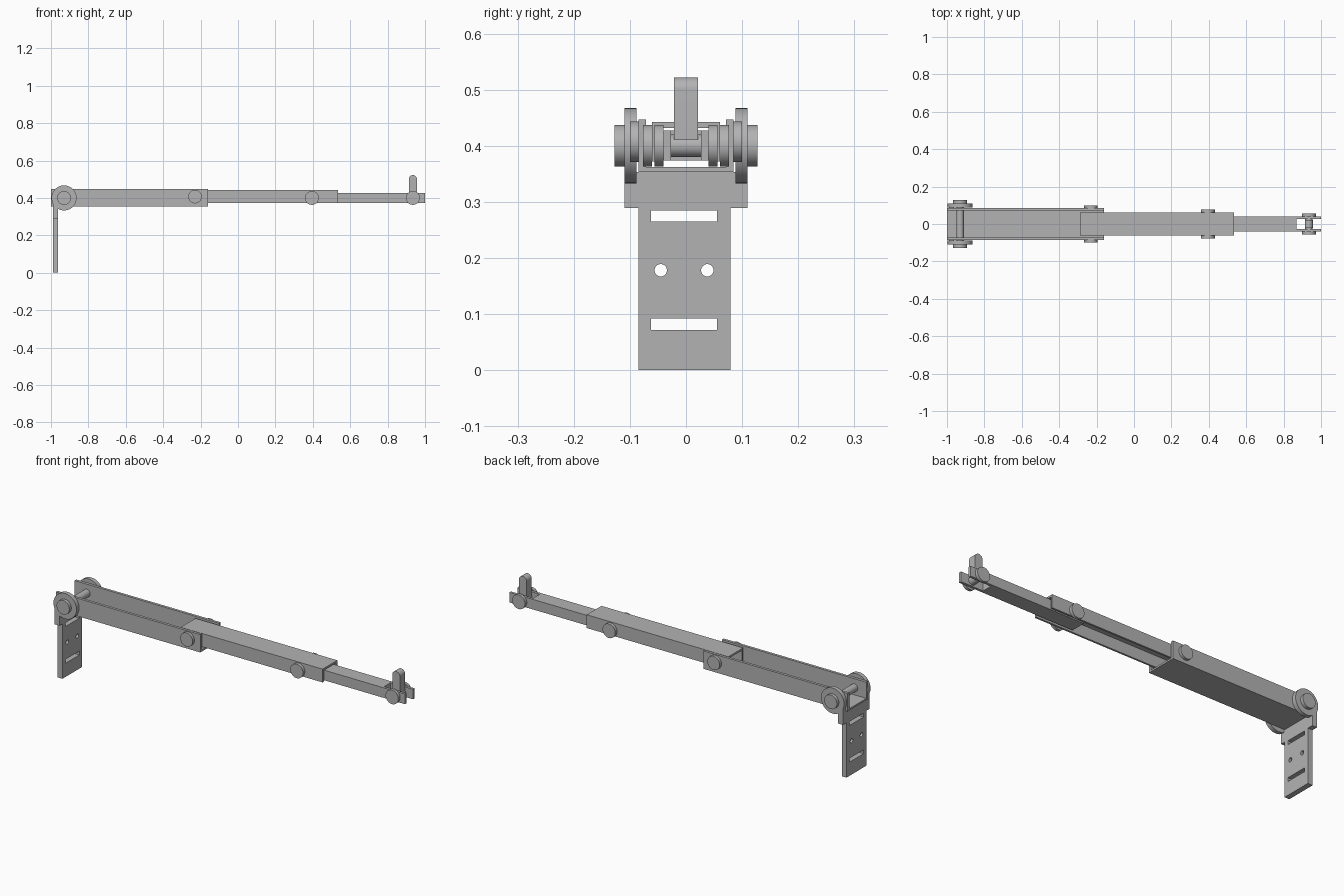
import bpy, bmesh, math
from mathutils import Matrix

if "Cube" in bpy.data.objects:
    bpy.data.objects.remove(bpy.data.objects["Cube"], do_unlink=True)

grey = bpy.data.materials.new("plain grey")
grey.use_nodes = True
grey.diffuse_color = (0.45, 0.45, 0.45, 1)
grey.node_tree.nodes["Principled BSDF"].inputs["Base Color"].default_value = grey.diffuse_color


def finish(name, bm, smooth=False):
    bmesh.ops.recalc_face_normals(bm, faces=bm.faces)
    mesh = bpy.data.meshes.new(name)
    bm.to_mesh(mesh)
    bm.free()
    mesh.materials.append(grey)
    ob = bpy.data.objects.new(name, mesh)
    bpy.context.collection.objects.link(ob)
    if smooth:
        bpy.ops.object.select_all(action='DESELECT')
        ob.select_set(True)
        bpy.context.view_layer.objects.active = ob
        bpy.ops.object.shade_smooth_by_angle(angle=math.radians(35))
    return ob


def prism(name, points, axis, lo, hi, smooth=False):
    """Extrude a closed profile along x (y, z points) or y (x, z points)."""
    bm = bmesh.new()
    place = (lambda a, b: (lo, a, b)) if axis == 'x' else (lambda a, b: (a, lo, b))
    face = bm.faces.new([bm.verts.new(place(a, b)) for a, b in points])
    new = bmesh.ops.extrude_face_region(bm, geom=[face])['geom']
    step = (hi - lo, 0, 0) if axis == 'x' else (0, hi - lo, 0)
    bmesh.ops.translate(bm, verts=[v for v in new if isinstance(v, bmesh.types.BMVert)], vec=step)
    return finish(name, bm, smooth)


def box(name, x0, x1, y0, y1, z0, z1):
    return prism(name, [(y0, z0), (y1, z0), (y1, z1), (y0, z1)], 'x', x0, x1)


def cylinder(name, x, z, r, y0, y1, axis='Y'):
    bm = bmesh.new()
    bmesh.ops.create_cone(bm, cap_ends=True, segments=48, radius1=r, radius2=r, depth=y1 - y0)
    bmesh.ops.rotate(bm, verts=bm.verts, matrix=Matrix.Rotation(math.pi / 2, 3, 'X'))
    bmesh.ops.translate(bm, verts=bm.verts, vec=(x, (y0 + y1) / 2, z))
    return finish(name, bm, True)


def channel(name, x0, x1, w, wall, closed, opened, floor):
    """U profile: closed web at one height, free edges at the other."""
    i = w - wall
    prism(name, [(-w, opened), (-w, closed), (w, closed), (w, opened),
                 (i, opened), (i, floor), (-i, floor), (-i, opened)], 'x', x0, x1)


def cut(ob, cutters):
    for c in cutters:
        c.hide_render = True
        c.hide_viewport = True
        c.display_type = 'WIRE'
        mod = ob.modifiers.new("cut", 'BOOLEAN')
        mod.operation = 'DIFFERENCE'
        mod.solver = 'EXACT'
        mod.object = c


# Telescoping arm
channel("outer_arm", -1.0, -0.16, 0.085, 0.014, 0.353, 0.447, 0.362)
channel("middle_arm", -0.29, 0.535, 0.061, 0.01, 0.442, 0.372, 0.432)
inner = box("inner_arm", 0.33, 1.0, -0.04, 0.04, 0.374, 0.427)
cut(inner, [box("fork_slot_cutter", 0.87, 1.1, -0.027, 0.027, 0.3, 0.5)])

# Pivot pins with a head on each side
for name, x, z, r, y0, y1 in (("base", -0.93, 0.4, 0.037, 0.109, 0.127),
                              ("outer", -0.23, 0.407, 0.036, 0.085, 0.1),
                              ("middle", 0.395, 0.4, 0.037, 0.061, 0.077),
                              ("tip", 0.935, 0.4, 0.037, 0.04, 0.056)):
    for side, s in (("left", 1), ("right", -1)):
        cylinder(f"{name}_pin_head_{side}", x, z, r, *sorted((s * y0, s * y1)))
    if name in ("base", "tip"):
        cylinder(f"{name}_pin", x, z, 0.02, -y0, y0)

# Wall bracket: plate with slots and screw holes, shoulder and round ears
plate = box("bracket_plate", -0.99, -0.962, -0.085, 0.079, 0, 0.291)
cutters = [box("slot_cutter", -1.1, -0.9, -0.062, 0.055, z, z + 0.02) for z in (0.072, 0.265)]
for y in (-0.045, 0.038):
    hole = cylinder("hole_cutter", 0, 0, 0.011, -0.1, 0.1)
    hole.rotation_euler.z = math.pi / 2
    hole.location = (-0.97, y, 0.178)
    cutters.append(hole)
cut(plate, cutters)
box("bracket_shoulder", -0.99, -0.962, -0.11, 0.104, 0.289, 0.353)
for side, s in (("left", 1), ("right", -1)):
    y0, y1 = sorted((s * 0.088, s * 0.11))
    cylinder(f"bracket_ear_{side}", -0.93, 0.4, 0.067, y0, y1)
    box(f"bracket_tab_{side}", -0.99, -0.962, y0, y1, 0.289, 0.39)

# Upright tongue in the fork, rounded at the top
arc = [(0.935 + 0.022 * math.cos(math.pi * k / 16), 0.5 + 0.022 * math.sin(math.pi * k / 16))
       for k in range(17)]
prism("tip_tongue", [(0.913, 0.41), (0.957, 0.41)] + arc, 'y', -0.021, 0.021, True)
